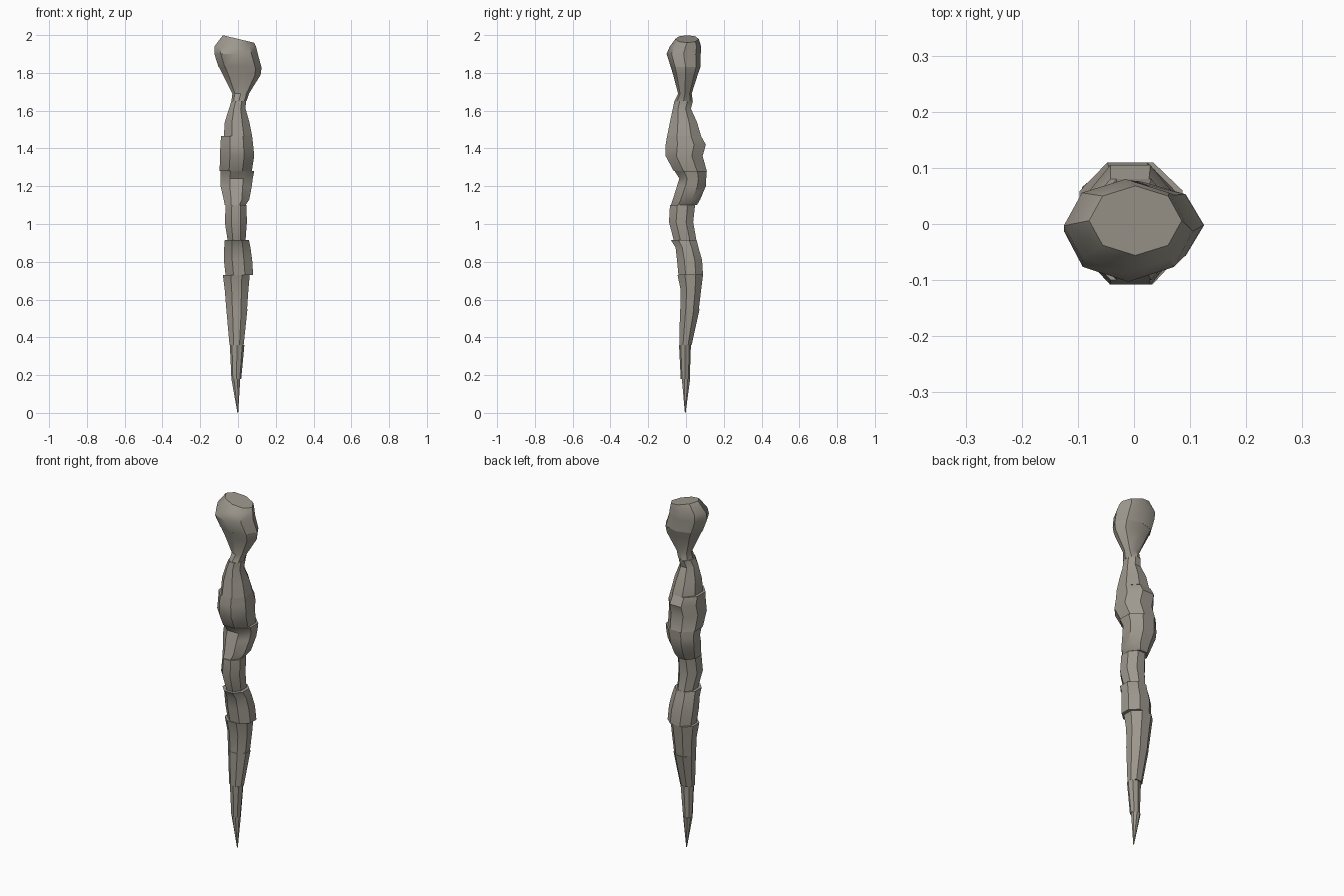
import bpy, bmesh, math

stone = bpy.data.materials.new("warm grey stone")
stone.diffuse_color = (0.34, 0.315, 0.27, 1)

SIDES = 8


def segment(name, rows, turn=0.5, tilt=0.0):
    """Closed lofted block; each row is (z, x_min, x_max, y_min, y_max).
    tilt slopes the top ring along x."""
    bm = bmesh.new()
    rings = []
    for i, (z, x0, x1, y0, y1) in enumerate(rows):
        slope = tilt if i == len(rows) - 1 else 0
        ring = []
        for k in range(SIDES):
            a = 2 * math.pi * (k + turn) / SIDES
            # stretch so the polygon touches its bounds even when turned
            grow = 1 / math.cos(math.pi / SIDES * min(1, 2 * turn))
            x = (x0 + x1) / 2 + (x1 - x0) / 2 * math.cos(a) * grow
            y = (y0 + y1) / 2 + (y1 - y0) / 2 * math.sin(a) * grow
            ring.append(bm.verts.new((x, y, z - slope * x)))
        rings.append(ring)
    for low, high in zip(rings, rings[1:]):
        for k in range(SIDES):
            n = (k + 1) % SIDES
            bm.faces.new((low[k], low[n], high[n], high[k]))
    bm.faces.new(rings[0][::-1])
    bm.faces.new(rings[-1])
    mesh = bpy.data.meshes.new(name)
    bm.to_mesh(mesh)
    bm.free()
    mesh.materials.append(stone)
    obj = bpy.data.objects.new(name, mesh)
    bpy.context.collection.objects.link(obj)
    bpy.ops.object.select_all(action='DESELECT')
    obj.select_set(True)
    bpy.context.view_layer.objects.active = obj
    bpy.ops.object.shade_smooth_by_angle(angle=math.radians(38))


# pointed lower end
segment("tip", [
    (0.00, -0.003, 0.001, -0.006, -0.002),
    (0.18, -0.035, 0.012, -0.022, 0.022)])
segment("tip_collar", [
    (0.18, -0.035, 0.017, -0.028, 0.020),
    (0.36, -0.043, 0.034, -0.037, 0.026)], 0)

# tapering shaft
segment("lower_shaft", [
    (0.36, -0.045, 0.030, -0.035, 0.030),
    (0.55, -0.062, 0.050, -0.032, 0.072)])
segment("middle_shaft", [
    (0.55, -0.062, 0.048, -0.030, 0.068),
    (0.65, -0.070, 0.055, -0.028, 0.080),
    (0.73, -0.080, 0.062, -0.045, 0.090)])

# knotted blocks
segment("lower_knot", [
    (0.73, -0.066, 0.080, -0.040, 0.090),
    (0.81, -0.075, 0.075, -0.048, 0.085),
    (0.875, -0.073, 0.066, -0.055, 0.066),
    (0.915, -0.070, 0.058, -0.080, 0.056)])
segment("waist", [
    (0.915, -0.055, 0.040, -0.065, 0.055),
    (1.01, -0.070, 0.047, -0.090, 0.038),
    (1.10, -0.065, 0.045, -0.085, 0.048)])
segment("middle_knot", [
    (1.10, -0.070, 0.040, -0.080, 0.058),
    (1.13, -0.076, 0.060, -0.070, 0.075),
    (1.20, -0.092, 0.073, -0.048, 0.105),
    (1.24, -0.093, 0.078, -0.035, 0.107),
    (1.28, -0.092, 0.086, -0.060, 0.110)])
segment("upper_knot", [
    (1.28, -0.097, 0.073, -0.065, 0.110),
    (1.36, -0.096, 0.086, -0.108, 0.088),
    (1.42, -0.093, 0.080, -0.108, 0.105),
    (1.465, -0.090, 0.075, -0.100, 0.080)])

# neck and rounded head
segment("shoulder", [
    (1.465, -0.075, 0.075, -0.100, 0.080),
    (1.54, -0.070, 0.060, -0.085, 0.058),
    (1.61, -0.048, 0.040, -0.070, 0.026),
    (1.65, -0.035, 0.042, -0.062, 0.036)])
segment("neck", [
    (1.65, -0.035, 0.045, -0.062, 0.036),
    (1.69, -0.030, 0.058, -0.042, 0.030),
    (1.79, -0.080, 0.120, -0.068, 0.062),
    (1.83, -0.100, 0.125, -0.080, 0.076)], 0)
segment("head", [
    (1.83, -0.103, 0.124, -0.080, 0.076),
    (1.90, -0.125, 0.105, -0.103, 0.078),
    (1.94, -0.125, 0.095, -0.086, 0.080),
    (1.98, -0.080, 0.085, -0.056, 0.068)], 0, 0.24)
